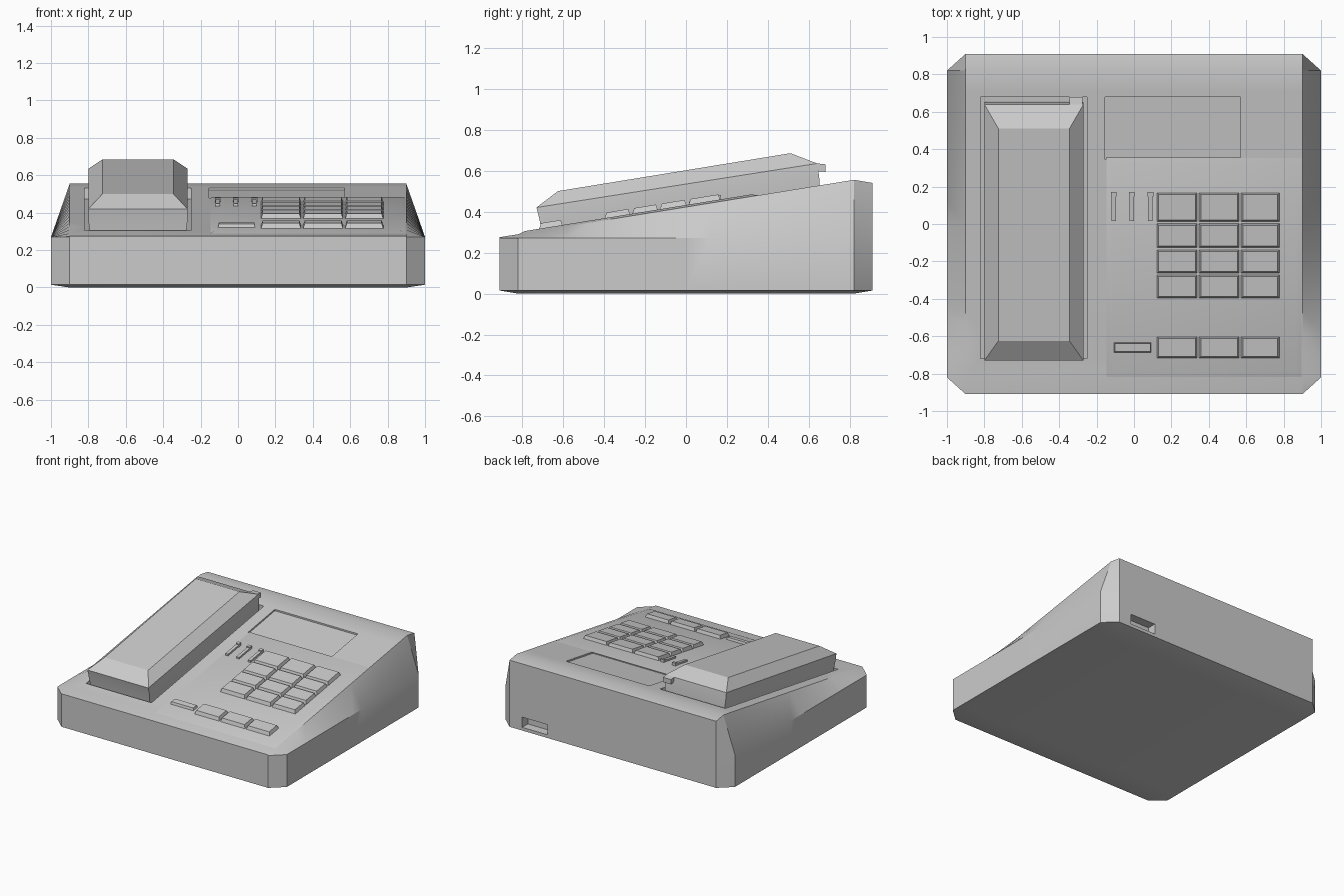
import bpy, bmesh
from math import radians

cube = bpy.data.objects.get("Cube")
if cube:
    bpy.data.objects.remove(cube, do_unlink=True)

grey = bpy.data.materials.new("warm_grey_plastic")
grey.use_nodes = True
colour = (0.6, 0.6, 0.6, 1)
grey.diffuse_color = colour
grey.node_tree.nodes["Principled BSDF"].inputs["Base Color"].default_value = colour


def deck(y):
    """Height of the sloping top at a given depth."""
    return 0.4223 + 0.162 * y


def smooth(ob, angle=30):
    bpy.ops.object.select_all(action="DESELECT")
    ob.select_set(True)
    bpy.context.view_layer.objects.active = ob
    bpy.ops.object.shade_smooth_by_angle(angle=radians(angle))


def loft(name, rings):
    """Skin a row of equal rings and cap both ends."""
    bm = bmesh.new()
    rows = [[bm.verts.new(p) for p in ring] for ring in rings]
    n = len(rows[0])
    for a, b in zip(rows, rows[1:]):
        for i in range(n):
            j = (i + 1) % n
            bm.faces.new((a[i], a[j], b[j], b[i]))
    bm.faces.new(rows[0])
    bm.faces.new(rows[-1])
    bmesh.ops.remove_doubles(bm, verts=bm.verts, dist=0.0005)
    bmesh.ops.recalc_face_normals(bm, faces=bm.faces)
    mesh = bpy.data.meshes.new(name)
    bm.to_mesh(mesh)
    bm.free()
    ob = bpy.data.objects.new(name, mesh)
    bpy.context.collection.objects.link(ob)
    mesh.materials.append(grey)
    return ob


def rect(x0, x1, y0, y1, front, back):
    return [(x0, y0, front), (x1, y0, front), (x1, y1, back), (x0, y1, back)]


def slab(name, x0, x1, y0, y1, low, high, inset=0.0):
    """Block following the sloping top, tapering towards its upper face."""
    s = inset
    return loft(name, [
        rect(x0, x1, y0, y1, deck(y0) + low, deck(y1) + low),
        rect(x0 + s, x1 - s, y0 + s, y1 - s, deck(y0 + s) + high, deck(y1 - s) + high)])


def cut(target, cutter):
    cutter.hide_render = True
    mod = target.modifiers.new("cut", "BOOLEAN")
    mod.operation = "DIFFERENCE"
    mod.solver = "EXACT"
    mod.object = cutter
    bpy.context.view_layer.objects.active = target
    bpy.ops.object.modifier_apply(modifier=mod.name)
    bpy.data.objects.remove(cutter, do_unlink=True)


# Wedge body with clipped corners and flanks that steepen to the back
def section(y, w, foot, foot_z, top):
    half = [(foot, foot_z), (w, 0.015), (w, 0.27), (0.9, top)]
    return [(x, y, z) for x, z in half] + [(-x, y, z) for x, z in reversed(half)]


steps = 14
rings = [section(-0.91, 0.9, 0.9, 0.015, 0.275)]
for i in range(steps + 1):
    y = -0.82 + 1.64 * i / steps
    rings.append(section(y, 1.0, 0.9, 0.0, deck(y)))
rings.append(section(0.91, 0.9, 0.9, 0.015, 0.54))
body = loft("body", rings)

# Handset well, card recess and rear socket
cut(body, slab("well_cutter", -0.82, -0.25, -0.72, 0.68, -0.06, 0.1))
cut(body, slab("card_cutter", -0.155, 0.57, 0.345, 0.68, -0.012, 0.1))
cut(body, loft("socket_cutter", [rect(0.57, 0.79, 0.84, 1.0, z, z) for z in (0.04, 0.12)]))
smooth(body)

# Raised key panel with soft edges
panel = slab("key_panel", -0.15, 0.9, -0.82, 0.355, -0.001, 0.01, 0.035)
smooth(panel)

# Handset
handset = loft("handset", [
    rect(-0.79, -0.28, -0.70, 0.655, 0.27, 0.49),
    rect(-0.80, -0.27, -0.715, 0.65, 0.36, 0.57),
    rect(-0.80, -0.27, -0.73, 0.64, 0.42, 0.635),
    rect(-0.725, -0.345, -0.625, 0.51, 0.50, 0.685)])
smooth(handset, 25)
loft("cord_plug", [rect(-0.345, -0.275, 0.62, 0.68, z, z - 0.006) for z in (0.6, 0.637)])

# Number keys and function keys
columns = [(0.12, 0.34), (0.345, 0.565), (0.57, 0.78)]
rows = [(0.01, 0.17), (-0.13, 0.005), (-0.265, -0.135), (-0.4, -0.27), (-0.72, -0.6)]
for r, (y0, y1) in enumerate(rows):
    for c, (x0, x1) in enumerate(columns):
        kind = "function_key" if r == 4 else "number_key"
        slab(f"{kind}_{r + 1}_{c + 1}", x0, x1, y0, y1, 0.0, 0.036, 0.012)
slab("bar_key", -0.11, 0.095, -0.69, -0.632, 0.0, 0.028, 0.008)

# Slide switches: a narrow rail with a knob at its far end
for i, x in enumerate((-0.108, -0.013, 0.088)):
    slab(f"switch_rail_{i + 1}", x - 0.012, x + 0.012, 0.015, 0.17, 0.0, 0.024)
    slab(f"switch_knob_{i + 1}", x - 0.015, x + 0.015, 0.148, 0.172, 0.0, 0.032)
